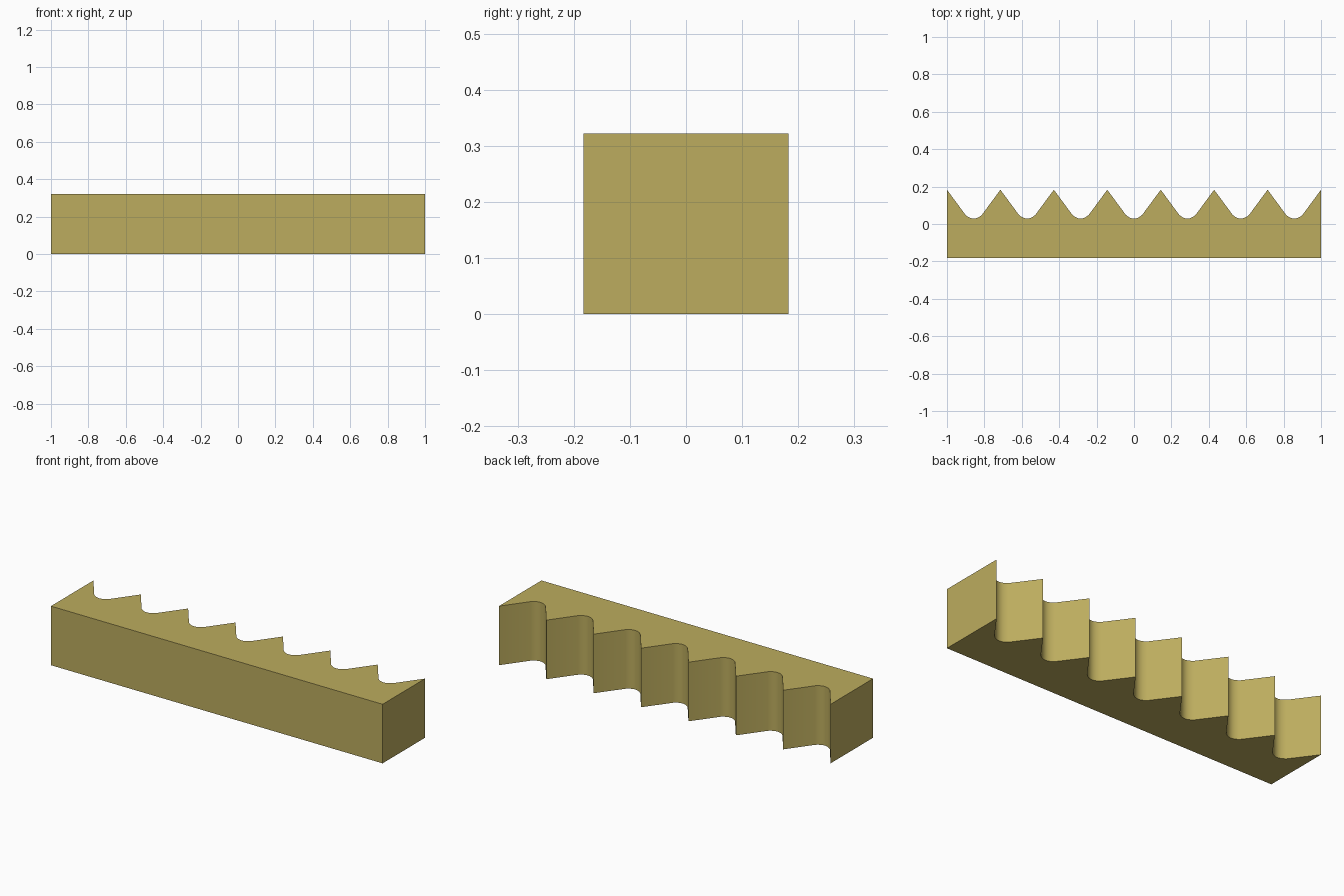
import bpy, bmesh

if "Cube" in bpy.data.objects:
    bpy.data.objects.remove(bpy.data.objects["Cube"])

HALF_W, HALF_D, HEIGHT = 1.0, 0.183, 0.322
NOTCHES = 7
PITCH = 2 * HALF_W / NOTCHES
ARC_HALF, ARC_TOP, ARC_LOW = 0.044, 0.049, 0.029

# Plan outline: straight front, row of rounded V notches along the back
outline = [(-HALF_W, -HALF_D), (HALF_W, -HALF_D), (HALF_W, HALF_D)]
for i in range(NOTCHES):
    centre = HALF_W - (i + 0.5) * PITCH
    for k in range(9):
        t = 1 - k / 4
        outline.append((centre + t * ARC_HALF, ARC_LOW + (ARC_TOP - ARC_LOW) * t * t))
    outline.append((centre - PITCH / 2, HALF_D))

# Extrude the outline into the bar
bm = bmesh.new()
base = bm.faces.new([bm.verts.new((x, y, 0)) for x, y in outline])
res = bmesh.ops.extrude_face_region(bm, geom=[base], use_keep_orig=True)
for v in res["geom"]:
    if isinstance(v, bmesh.types.BMVert):
        v.co.z = HEIGHT
bmesh.ops.recalc_face_normals(bm, faces=bm.faces)
mesh = bpy.data.meshes.new("notched_bar")
bm.to_mesh(mesh)
bm.free()

bar = bpy.data.objects.new("notched_bar", mesh)
bpy.context.collection.objects.link(bar)
mat = bpy.data.materials.new("olive_gold")
mat.diffuse_color = (0.503, 0.413, 0.112, 1)
mat.use_nodes = True
mat.node_tree.nodes["Principled BSDF"].inputs["Base Color"].default_value = mat.diffuse_color
mesh.materials.append(mat)

# Smooth the notch floors, keep the ridges sharp
bpy.context.view_layer.objects.active = bar
bar.select_set(True)
bpy.ops.object.shade_smooth_by_angle(angle=0.6)
